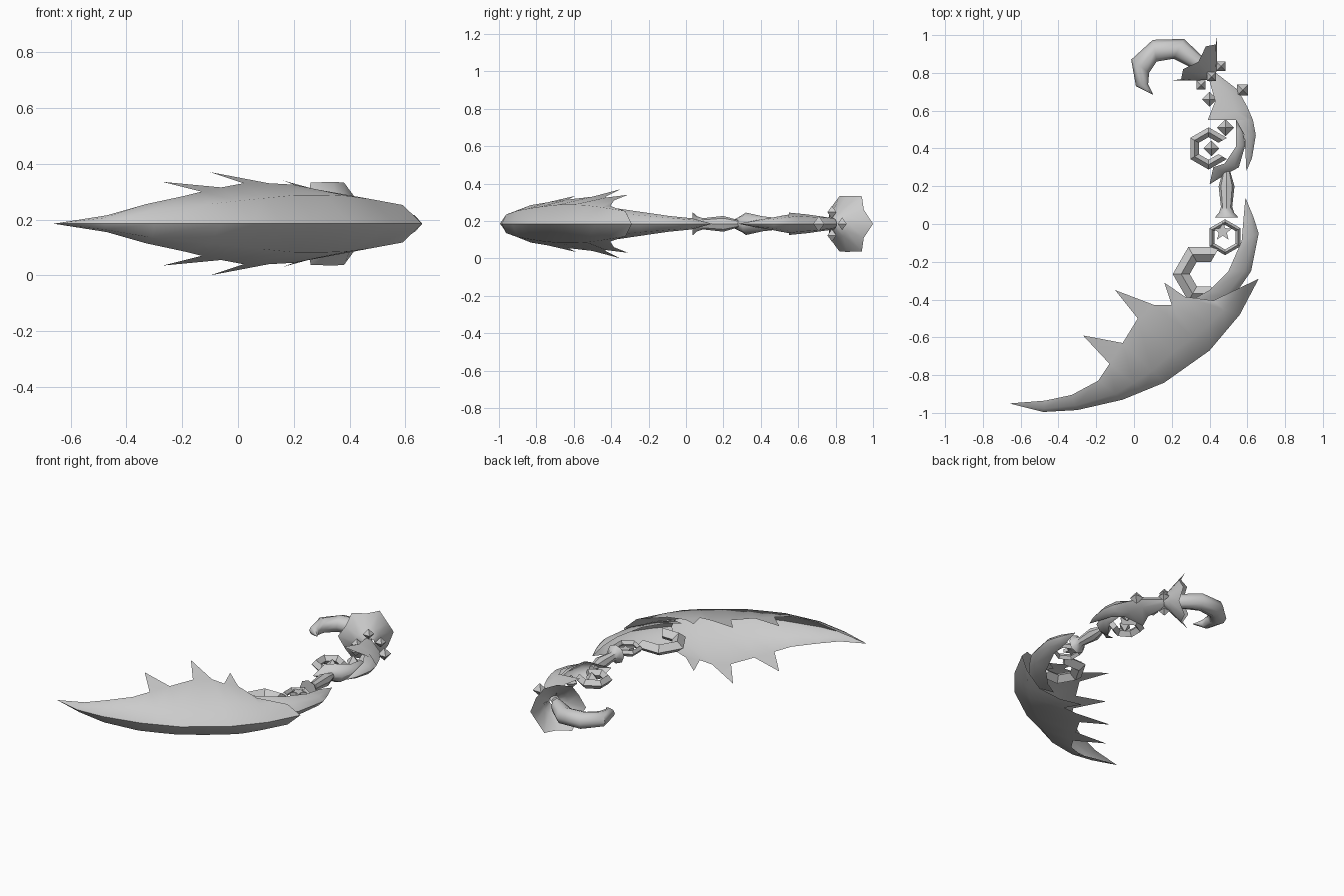
import bpy, bmesh, math
from mathutils import Vector

cube = bpy.data.objects.get("Cube")
if cube:
    bpy.data.objects.remove(cube, do_unlink=True)

MID = 0.185  # height of the symmetry plane

steel = bpy.data.materials.new("grey_steel")
steel.use_nodes = True
steel.diffuse_color = (0.6, 0.6, 0.6, 1)
steel.node_tree.nodes["Principled BSDF"].inputs["Base Color"].default_value = (0.6, 0.6, 0.6, 1)


def finish(name, bm, smooth=None):
    bmesh.ops.remove_doubles(bm, verts=bm.verts, dist=0.0005)
    bmesh.ops.recalc_face_normals(bm, faces=bm.faces)
    mesh = bpy.data.meshes.new(name)
    bm.to_mesh(mesh)
    bm.free()
    mesh.materials.append(steel)
    ob = bpy.data.objects.new(name, mesh)
    bpy.context.collection.objects.link(ob)
    if smooth:
        bpy.ops.object.select_all(action="DESELECT")
        ob.select_set(True)
        bpy.context.view_layer.objects.active = ob
        bpy.ops.object.shade_smooth_by_angle(angle=math.radians(smooth))
    return ob


def loft(bm, rows, wrap=False, caps=False):
    """Skin rows of points with quads; returns the vertex rows."""
    rows = [[bm.verts.new(p) for p in row] for row in rows]
    n = len(rows[0])
    for a, b in zip(rows, rows[1:]):
        for j in range(n if wrap else n - 1):
            k = (j + 1) % n
            bm.faces.new((a[j], a[k], b[k], b[j]))
    if caps:
        bm.faces.new(rows[0])
        bm.faces.new(rows[-1])
    return rows


def shell(name, stations, spikes=()):
    """Open half-round blade; station = outer x, y, inner x, y, half height."""
    bm = bmesh.new()
    rows = []
    for ox, oy, ix, iy, h in stations:
        row = []
        for deg in (-90, -45, 0, 45, 90):
            a = math.radians(deg)
            c = math.cos(a)
            row.append((ix + (ox - ix) * c, iy + (oy - iy) * c, MID + h * math.sin(a)))
        rows.append(row)
    rows = loft(bm, rows)
    # barbs on both rims
    for i, x, y, h in spikes:
        for j, side in ((0, -1), (-1, 1)):
            tip = bm.verts.new((x, y, MID + side * h))
            bm.faces.new((rows[i][j], rows[i + 1][j], tip))
    return finish(name, bm, 50)


def horn(name, stations, sides=8):
    """Closed tapering horn using the same stations as a shell."""
    bm = bmesh.new()
    rows = []
    for ox, oy, ix, iy, h in stations:
        mx, my = (ox + ix) / 2, (oy + iy) / 2
        angles = [math.tau * k / sides for k in range(sides)]
        rows.append([(mx + (ox - mx) * math.cos(a), my + (oy - my) * math.cos(a),
                      MID + h * math.sin(a)) for a in angles])
    loft(bm, rows, wrap=True, caps=True)
    return finish(name, bm, 50)


def ring(name, x, y, outer, inner, thick, start, corners, closed):
    """Six-sided ring, or an open claw-like part of one."""
    bm = bmesh.new()
    rows = []
    for k in range(corners + closed):
        a = math.radians(start + 60 * k)
        mid = (outer + inner) / 2
        profile = ((outer, 0), (mid, thick), (inner, 0), (mid, -thick))
        rows.append([(x + r * math.cos(a), y + r * math.sin(a), MID + z) for r, z in profile])
    loft(bm, rows, wrap=True, caps=not closed)
    return finish(name, bm)


def gem(name, x, y, dz, size, turn):
    bm = bmesh.new()
    ends = [bm.verts.new((x, y, MID + dz + s * size)) for s in (-1, 1)]
    belt = []
    for k in range(4):
        a = math.radians(turn + 90 * k)
        belt.append(bm.verts.new((x + size * math.cos(a), y + size * math.sin(a), MID + dz)))
    for k in range(4):
        for e in ends:
            bm.faces.new((belt[k], belt[(k + 1) % 4], e))
    return finish(name, bm)


# Large barbed blade
shell("main_blade", [
    (-0.66, -0.95, -0.66, -0.95, 0),
    (-0.48, -0.995, -0.47, -0.935, 0.03),
    (-0.30, -0.985, -0.33, -0.905, 0.07),
    (-0.06, -0.93, -0.19, -0.83, 0.10),
    (0.05, -0.885, -0.13, -0.74, 0.115),
    (0.16, -0.84, -0.06, -0.63, 0.13),
    (0.28, -0.755, 0.02, -0.50, 0.145),
    (0.40, -0.67, 0.11, -0.43, 0.145),
    (0.48, -0.575, 0.20, -0.43, 0.14),
    (0.56, -0.48, 0.27, -0.385, 0.125),
    (0.66, -0.29, 0.42, -0.405, 0.095),
], [(4, -0.27, -0.59, 0.15), (6, -0.10, -0.35, 0.185), (8, 0.16, -0.31, 0.155)])

# Smaller blades leading to the grip and beyond
shell("inner_blade", [
    (0.59, 0.14, 0.59, 0.14, 0),
    (0.635, 0.03, 0.58, 0.03, 0.03),
    (0.66, -0.05, 0.57, -0.09, 0.042),
    (0.62, -0.25, 0.50, -0.25, 0.065),
    (0.53, -0.38, 0.40, -0.35, 0.08),
    (0.44, -0.48, 0.31, -0.40, 0.085),
])
shell("lower_claw", [
    (0.40, 0.21, 0.40, 0.21, 0),
    (0.49, 0.265, 0.42, 0.30, 0.045),
    (0.555, 0.30, 0.48, 0.32, 0.06),
    (0.59, 0.42, 0.54, 0.41, 0.04),
    (0.575, 0.50, 0.54, 0.50, 0.03),
    (0.54, 0.56, 0.54, 0.56, 0),
])
shell("upper_blade", [
    (0.595, 0.28, 0.595, 0.28, 0),
    (0.625, 0.35, 0.59, 0.38, 0.02),
    (0.645, 0.47, 0.585, 0.47, 0.035),
    (0.63, 0.55, 0.54, 0.55, 0.05),
    (0.60, 0.62, 0.39, 0.55, 0.06),
    (0.55, 0.71, 0.43, 0.65, 0.05),
    (0.42, 0.81, 0.39, 0.79, 0.03),
])

# Curled end hook
horn("end_hook", [
    (0.38, 0.87, 0.34, 0.81, 0.05),
    (0.265, 0.98, 0.21, 0.875, 0.055),
    (0.10, 0.975, 0.12, 0.86, 0.055),
    (-0.015, 0.87, 0.08, 0.80, 0.045),
    (0.01, 0.73, 0.075, 0.74, 0.03),
    (0.10, 0.685, 0.10, 0.69, 0.002),
])

# Grip turned around the y axis
bm = bmesh.new()
loft(bm, [[(0.49 + r * math.cos(math.tau * k / 8), y, MID + r * math.sin(math.tau * k / 8))
           for k in range(8)]
          for y, r in ((0.035, 0.062), (0.06, 0.04), (0.09, 0.03), (0.2, 0.042), (0.285, 0.018))],
     wrap=True, caps=True)
finish("grip", bm, 40)

# Flared six-pointed collar behind the hook
bm = bmesh.new()
centre = Vector((0.32, 0.88, MID))
across = Vector((1, 1, 0)).normalized()
axis = Vector((1, -1, 0)).normalized()
rows = []
for point_r, notch_r, point_d, notch_d in ((0.17, 0.15, 0, 0.03), (0.078, 0.075, 0.092, 0.094),
                                           (0.03, 0.03, 0.135, 0.135)):
    row = []
    for k in range(12):
        a = math.radians(30 * k)
        r, d = (notch_r, notch_d) if k % 2 else (point_r, point_d)
        row.append(centre + across * r * math.cos(a) + Vector((0, 0, r * math.sin(a))) + axis * d)
    rows.append(row)
loft(bm, rows, wrap=True)
finish("collar", bm, 30)

# Rings
ring("large_open_ring", 0.37, -0.265, 0.165, 0.075, 0.035, 60, 5, False)
ring("small_ring", 0.482, -0.07, 0.095, 0.065, 0.02, 30, 6, True)
ring("upper_open_ring", 0.395, 0.40, 0.112, 0.06, 0.03, 30, 6, False)

# Star inside the small ring
bm = bmesh.new()
outline = []
for k in range(10):
    a = math.radians(90 + 36 * k)
    r = 0.022 if k % 2 else 0.052
    outline.append((0.47 + r * math.cos(a), -0.04 + r * math.sin(a)))
loft(bm, [[(x, y, MID + z) for x, y in outline] for z in (-0.012, 0.012)], wrap=True, caps=True)
finish("star", bm)

# Floating gems
for i, (x, y, dz, size, turn) in enumerate([
    (0.46, 0.835, 0, 0.034, 45), (0.41, 0.78, 0.062, 0.034, 45), (0.41, 0.78, -0.062, 0.034, 45),
    (0.355, 0.735, 0, 0.034, 45), (0.575, 0.71, 0, 0.042, 45),
    (0.40, 0.66, 0, 0.04, 0), (0.485, 0.51, 0, 0.045, 0), (0.41, 0.40, 0, 0.042, 0),
]):
    gem(f"gem_{i + 1}", x, y, dz, size, turn)
